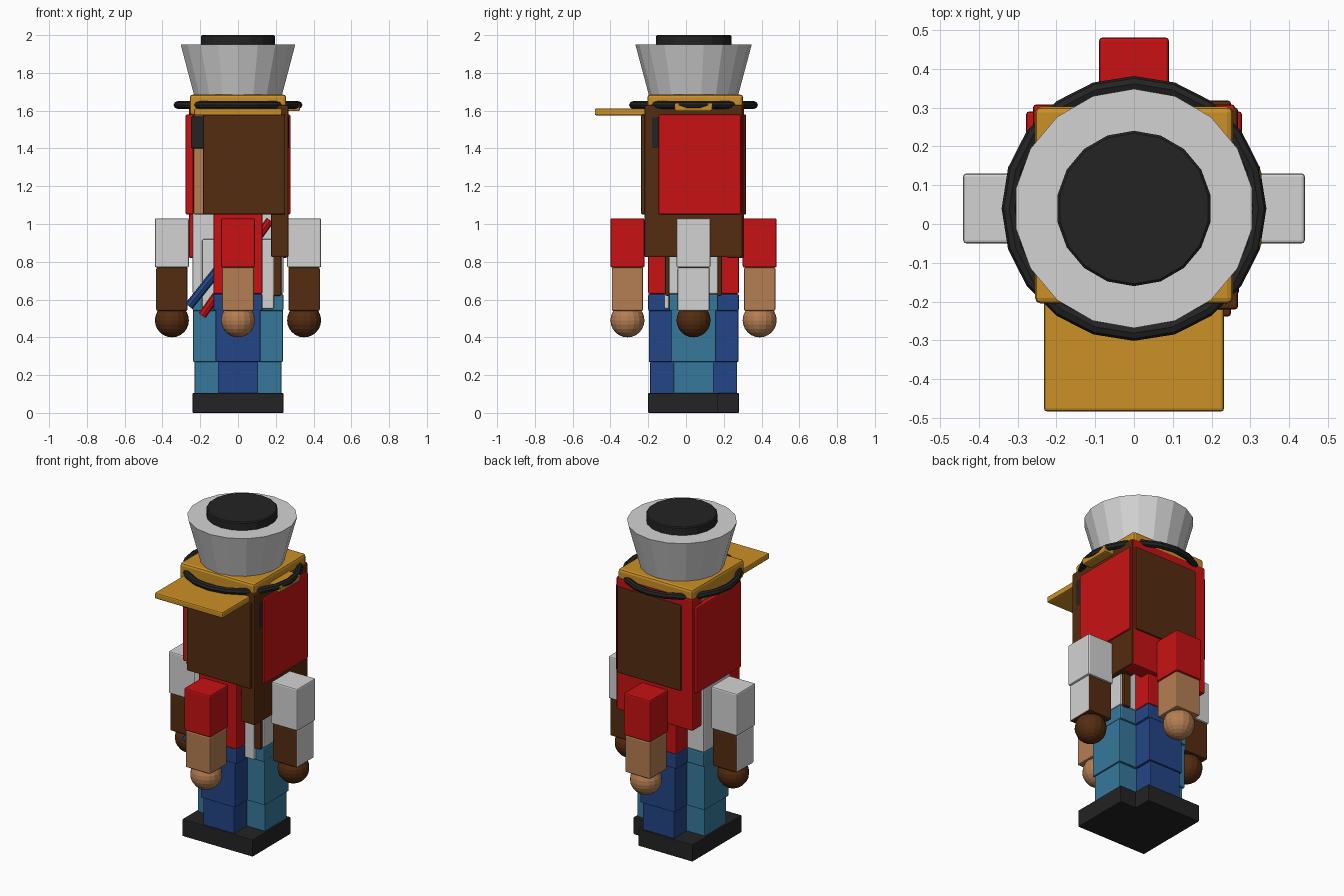
import bpy, math
from mathutils import Matrix, Vector

cube = bpy.data.objects.get("Cube")
if cube:
    bpy.data.objects.remove(cube, do_unlink=True)


def material(name, r, g, b):
    m = bpy.data.materials.new(name)
    m.use_nodes = True
    m.diffuse_color = (r, g, b, 1)
    m.node_tree.nodes["Principled BSDF"].inputs["Base Color"].default_value = (r, g, b, 1)
    return m


RED = material("red", .58, .006, .007)
BROWN = material("dark brown", .09, .025, .005)
WHITE = material("off white", .65, .65, .65)
TAN = material("tan skin", .46, .21, .085)
TEAL = material("teal", .038, .19, .33)
BLUE = material("blue", .017, .06, .24)
DARK = material("charcoal", .017, .017, .017)
YELLOW = material("mustard yellow", .6, .28, .02)

# Both figures share one upright axis
AXIS = Matrix.Translation((0, .04, 0))
FRONT = AXIS
SIDE = AXIS @ Matrix.Rotation(-math.pi / 2, 4, 'Z')


def finish(name, mat):
    ob = bpy.context.object
    ob.name = name
    ob.data.materials.append(mat)
    return ob


def box(name, mat, x, y, z, frame=FRONT, bevel=.008):
    bpy.ops.mesh.primitive_cube_add(size=1)
    ob = finish(name, mat)
    lo, hi = Vector((x[0], y[0], z[0])), Vector((x[1], y[1], z[1]))
    ob.data.transform(Matrix.Translation((lo + hi) / 2) @ Matrix.Diagonal((hi - lo).to_4d()))
    ob.matrix_world = frame
    if bevel:
        mod = ob.modifiers.new("soft edge", 'BEVEL')
        mod.width, mod.segments = bevel, 2
    return ob


def rod(name, mat, a, b, radius):
    a, b = Vector(a), Vector(b)
    bpy.ops.mesh.primitive_cylinder_add(vertices=8, radius=radius, depth=(b - a).length)
    ob = finish(name, mat)
    ob.matrix_world = FRONT @ Matrix.Translation((a + b) / 2) @ (b - a).to_track_quat('Z', 'Y').to_matrix().to_4x4()


def sided(s, a, b):
    return tuple(sorted((s * a, s * b)))


def figure(tag, frame, shirt, skin, hair, trousers, hair_low):
    box(tag + "_torso", shirt, (-.24, .24), (-.13, .13), (.63, 1.07), frame)
    box(tag + "_hips", trousers, (-.24, .24), (-.13, .13), (.54, .63), frame)
    box(tag + "_back_hair", hair, (-.26, .26), (.175, .268), (hair_low, 1.63), frame)
    for s, side in ((1, "left"), (-1, "right")):
        part = f"{tag}_{side}_"
        # Arm
        box(part + "sleeve", shirt, sided(s, .26, .44), (-.09, .09), (.77, 1.03), frame)
        arm = box(part + "forearm", skin, sided(s, .267, .433), (-.085, .085), (.54, .77), frame)
        if shirt == WHITE:
            arm.data.materials.append(WHITE)
            for face in arm.data.polygons:
                face.material_index = int(abs(face.normal.x) > .5)
        bpy.ops.mesh.primitive_uv_sphere_add(segments=16, ring_count=12, radius=.09)
        finish(part + "hand", skin).matrix_world = frame @ Matrix.Translation((s * .35, 0, .49))
        # Leg
        box(part + "upper_leg", trousers, sided(s, 0, .237), (-.118, .118), (.27, .545), frame, .004)
        box(part + "lower_leg", trousers, sided(s, 0, .23), (-.106, .106), (.09, .27), frame, .004)
        box(part + "shoe", DARK, sided(s, 0, .24), (-.24, .13), (0, .105), frame, .004)
        # Hair panel
        box(part + "side_hair", hair, sided(s, .235, .278), (-.185, .25), (1.05, 1.58), frame)


figure("first", FRONT, WHITE, BROWN, RED, TEAL, .82)
figure("second", SIDE, RED, TAN, BROWN, BLUE, .824)

# Shared head and fringe
box("head", TAN, (-.235, .235), (-.215, .235), (1.05, 1.62))
box("fringe", DARK, (-.25, .27), (-.222, -.183), (1.4, 1.57))

# Chest details on the first figure
box("chest_plate", WHITE, (-.19, .19), (-.155, -.13), (.55, .92))
rod("blue_strap", BLUE, (-.26, -.175, .565), (-.08, -.175, .79), .024)
rod("red_strap", RED, (-.19, -.175, .515), (.17, -.175, 1.02), .022)
for name, y in (("front_vest_strip", (-.15, -.125)), ("rear_vest_strip", (.125, .15))):
    box(name, BROWN, (.18, .23), y, (.62, 1.05))

# Cap with visor and band
box("cap", YELLOW, (-.255, .255), (-.245, .262), (1.575, 1.685), bevel=.015)
box("visor", YELLOW, (-.232, .232), (-.523, -.2), (1.575, 1.612))
box("cap_tab", YELLOW, (.24, .328), (-.1, .1), (1.597, 1.64))
bpy.ops.mesh.primitive_torus_add(major_segments=20, minor_segments=8, major_radius=.321, minor_radius=.02)
finish("cap_band", DARK).matrix_world = FRONT @ Matrix.Translation((0, 0, 1.63))

# Flared hat and its top disc
bpy.ops.mesh.primitive_cone_add(vertices=18, radius1=.225, radius2=.308, depth=.31)
finish("flared_hat", WHITE).matrix_world = FRONT @ Matrix.Translation((0, 0, 1.795))
bpy.ops.mesh.primitive_cylinder_add(vertices=18, radius=.2, depth=.06)
disc = finish("hat_disc", DARK)
disc.matrix_world = FRONT @ Matrix.Translation((0, 0, 1.97))
disc.modifiers.new("soft edge", 'BEVEL').width = .006
